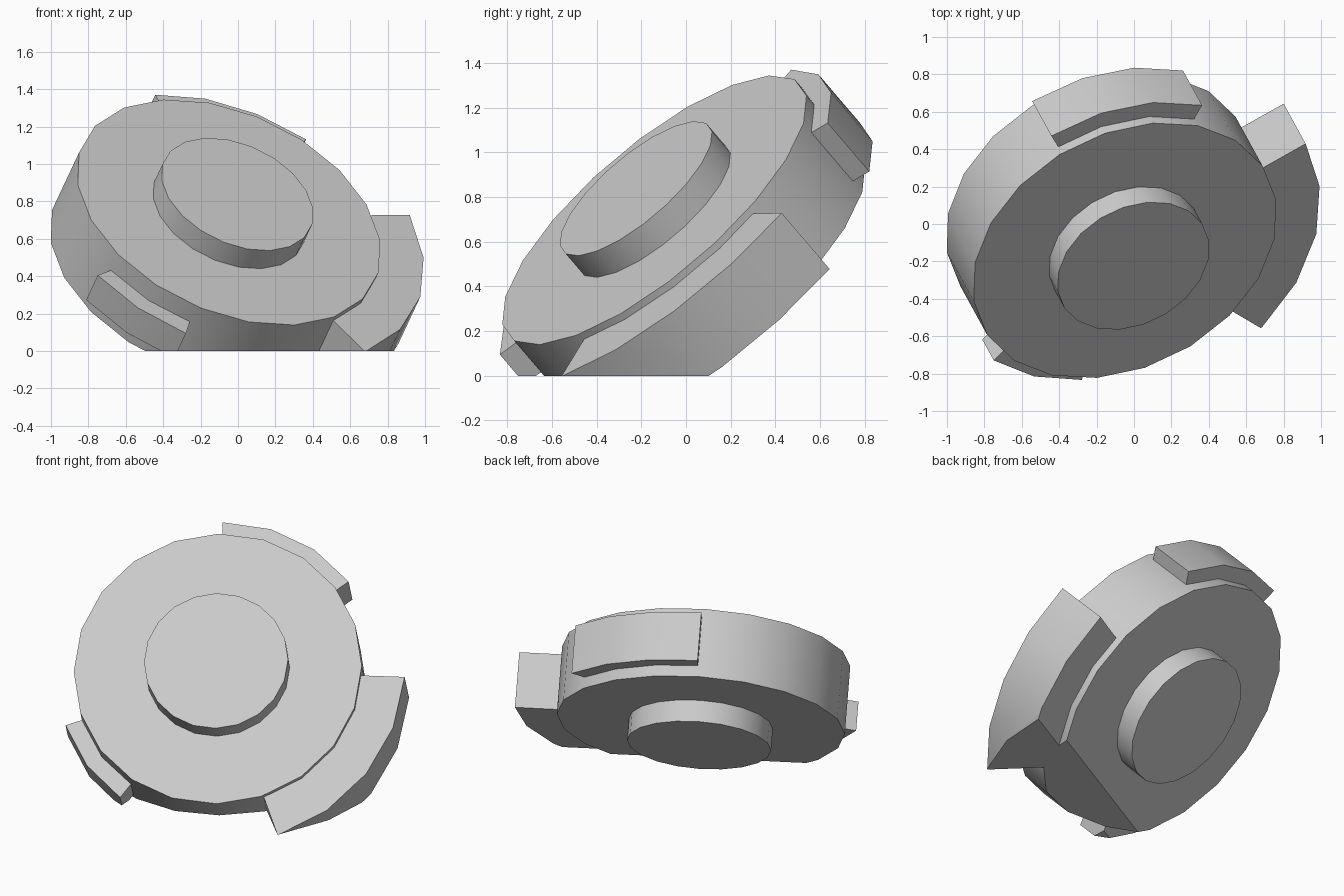
import bpy, bmesh
from math import sin, cos, radians
from mathutils import Vector, Matrix

if "Cube" in bpy.data.objects:
    bpy.data.objects.remove(bpy.data.objects["Cube"])

# Tilted disc frame: n is the axle, e1 and e2 lie in the disc plane
n = Vector((0.336, -0.612, 0.716)).normalized()
e1 = Vector((0, 0, 1)).cross(n).normalized()
e2 = n.cross(e1)
frame = Matrix((e1, e2, n)).transposed().to_4x4()
frame.translation = Vector((-0.121, -0.010, 0.588))


def arc(r, a0, a1, steps):
    return [(r * cos(radians(a0 + (a1 - a0) * i / steps)),
             r * sin(radians(a0 + (a1 - a0) * i / steps))) for i in range(steps + 1)]


def prism(name, outline, z0, z1):
    """Extrude an outline along the axle, tilt it, and slice it flat at the ground."""
    bm = bmesh.new()
    face = bm.faces.new([bm.verts.new((x, y, z0)) for x, y in outline])
    ext = bmesh.ops.extrude_face_region(bm, geom=[face], use_keep_orig=True)
    top = [g for g in ext["geom"] if isinstance(g, bmesh.types.BMVert)]
    bmesh.ops.translate(bm, verts=top, vec=(0, 0, z1 - z0))
    bm.transform(frame)
    geom = bm.verts[:] + bm.edges[:] + bm.faces[:]
    bmesh.ops.bisect_plane(bm, geom=geom, plane_co=(0, 0, 0), plane_no=(0, 0, 1),
                           clear_inner=True)
    bmesh.ops.holes_fill(bm, edges=[e for e in bm.edges if e.is_boundary], sides=0)
    bmesh.ops.recalc_face_normals(bm, faces=bm.faces[:])
    mesh = bpy.data.meshes.new(name)
    bm.to_mesh(mesh)
    bm.free()
    obj = bpy.data.objects.new(name, mesh)
    bpy.context.collection.objects.link(obj)
    mesh.shade_smooth()
    mesh.set_sharp_from_angle(angle=radians(30))


# Main disc and the hub that stands out of both faces
R = 0.865
prism("disc", arc(R, 4, 364, 20)[:-1], -0.215, 0.215)
prism("hub", arc(R / 2, 4, 364, 20)[:-1], -0.35, 0.35)

# Rim pads: name, outer radius, start angle, end angle, segments, half width
pads = [("back_rim_pad", 0.96, 40, 93, 3, 0.152),
        ("left_rim_pad", 0.968, 202, 236.5, 2, 0.092),
        ("right_rim_pad", 1.122, -67, 0.8, 4, 0.175)]
for name, r, a0, a1, steps, w in pads:
    outline = arc(r, a0, a1, steps) + arc(R - 0.08, a1, a0, steps)
    prism(name, outline, 0.006 - w, 0.006 + w)
